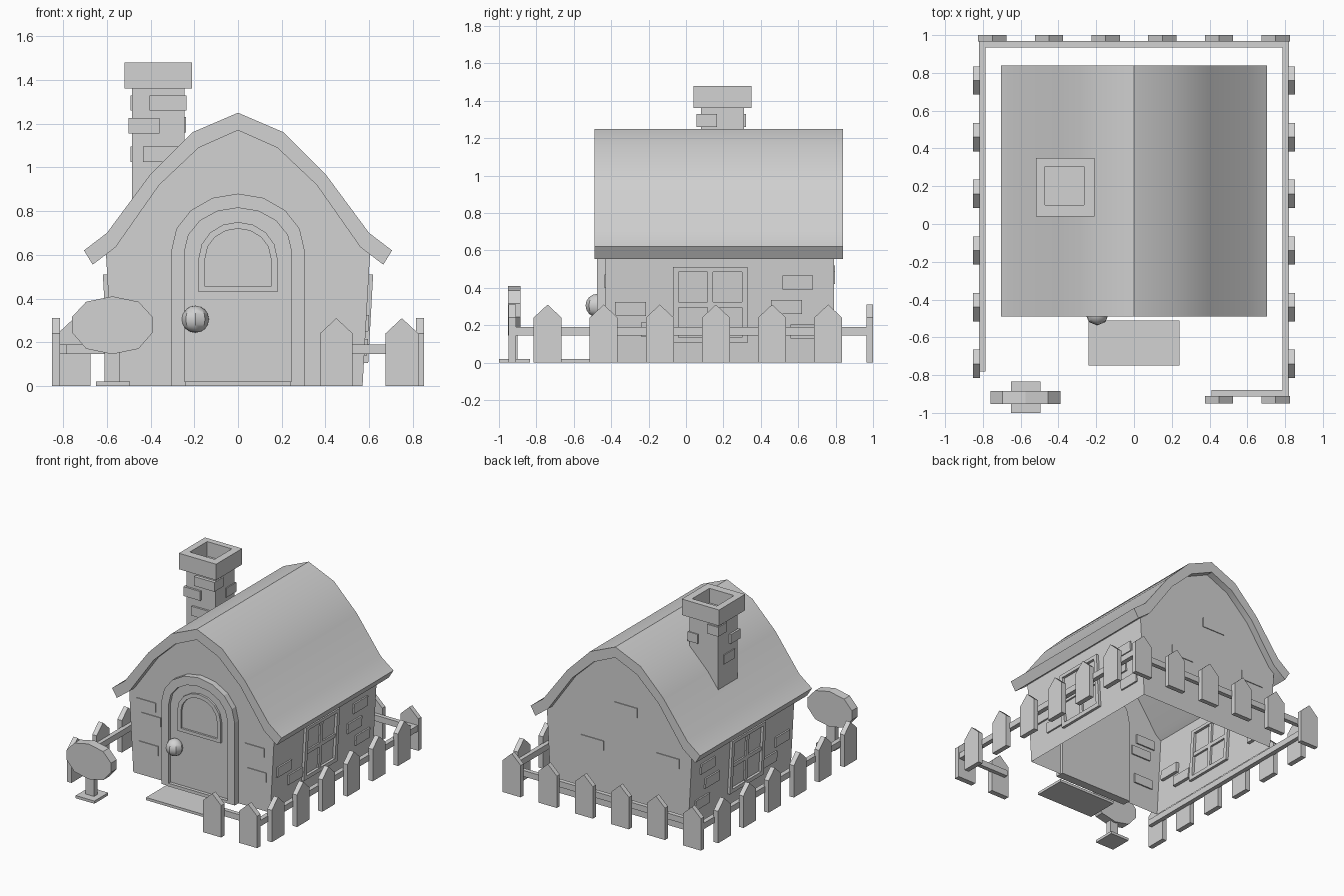
import bpy, bmesh, math
from mathutils import Vector

cube = bpy.data.objects.get("Cube")
if cube:
    bpy.data.objects.remove(cube, do_unlink=True)

grey = bpy.data.materials.new("plain_grey")
grey.use_nodes = True
colour = (0.65, 0.65, 0.65, 1)
grey.diffuse_color = colour
grey.node_tree.nodes["Principled BSDF"].inputs["Base Color"].default_value = colour

LEAN = 0.056    # outward lean of the side walls
FOOT = 0.57     # half width of the house at the ground


def place(axis, u, v, d):
    return {"x": (d, u, v), "y": (u, d, v), "z": (u, v, d)}[axis]


def finish(name, bm):
    bmesh.ops.recalc_face_normals(bm, faces=bm.faces)
    mesh = bpy.data.meshes.new(name)
    bm.to_mesh(mesh)
    bm.free()
    mesh.materials.append(grey)
    obj = bpy.data.objects.new(name, mesh)
    bpy.context.collection.objects.link(obj)
    return obj


def solid(name, axis, outer, lo, hi, inner=None, open_edge=None):
    """Extrude an outline along an axis, with an optional matching hole."""
    bm = bmesh.new()
    n = len(outer)

    def loop(pts, d):
        return [bm.verts.new(place(axis, u, v, d)) for u, v in pts]

    def bridge(a, b):
        for i in range(n):
            if i != open_edge:
                j = (i + 1) % n
                bm.faces.new((a[i], a[j], b[j], b[i]))

    a, b = loop(outer, lo), loop(outer, hi)
    bridge(a, b)
    if inner:
        c, d = loop(inner, lo), loop(inner, hi)
        bridge(c, d)
        bridge(a, c)
        bridge(b, d)
    else:
        bm.faces.new(a)
        bm.faces.new(b)
    return finish(name, bm)


def rect(u0, u1, v0, v1):
    return [(u0, v0), (u1, v0), (u1, v1), (u0, v1)]


def box(name, x0, x1, y0, y1, z0, z1):
    return solid(name, "z", rect(x0, x1, y0, y1), z0, z1)


def mirrored(half):
    """Close a right-hand outline, listed bottom to top on the axis."""
    return half + [(-x, z) for x, z in reversed(half) if x > 0]


def arch(rx, rz, spring, bottom):
    arc = [(rx * math.cos(math.pi * i / 8), spring + rz * math.sin(math.pi * i / 8))
           for i in range(9)]
    return [(rx, bottom)] + arc + [(-rx, bottom)]


def lean(obj, side):
    """Set a part, modelled about x = 0, on one leaning side wall."""
    for v in obj.data.vertices:
        v.co.x = side * (v.co.x + FOOT + LEAN * v.co.z)
    if side < 0:
        obj.data.flip_normals()


# House shell, open underneath
shell = mirrored([(FOOT, 0), (0.605, 0.62), (0.37, 0.93), (0.19, 1.1), (0, 1.18)])
solid("house_walls", "y", shell, -0.43, 0.79, open_edge=len(shell) - 1)

# Curved roof slab
top = [(0.705, 0.62), (0.6, 0.7), (0.4, 0.97), (0.21, 1.16), (0, 1.25)]
under = [(0.665, 0.555), (0.56, 0.635), (0.36, 0.92), (0.18, 1.09), (0, 1.17)]
outline = mirrored(top) + list(reversed(mirrored(under)))
roof_bm = bmesh.new()
rows = [[roof_bm.verts.new((x, y, z)) for x, z in outline] for y in (-0.49, 0.84)]
count = len(outline)
for i in range(count):
    j = (i + 1) % count
    roof_bm.faces.new((rows[0][i], rows[0][j], rows[1][j], rows[1][i]))
for row in rows:
    for i in range(count // 2 - 1):
        roof_bm.faces.new((row[i], row[i + 1], row[count - 2 - i], row[count - 1 - i]))
roof = finish("roof", roof_bm)

# Arched door with frame, window and knob
solid("door_frame", "y", arch(0.305, 0.26, 0.62, 0), -0.475, -0.41,
      inner=arch(0.245, 0.2, 0.615, 0.02))
solid("door", "y", arch(0.245, 0.2, 0.615, 0.02), -0.45, -0.41)
solid("door_window_frame", "y", arch(0.18, 0.165, 0.585, 0.43), -0.465, -0.44,
      inner=arch(0.15, 0.135, 0.585, 0.455))
knob_bm = bmesh.new()
bmesh.ops.create_uvsphere(knob_bm, u_segments=8, v_segments=8, radius=0.062)
bmesh.ops.translate(knob_bm, verts=knob_bm.verts, vec=Vector((-0.195, -0.475, 0.305)))
knob = finish("door_knob", knob_bm)
box("doormat", -0.24, 0.24, -0.75, -0.51, 0, 0.02)

# Side windows and raised wall bricks
for side, label in ((1, "left"), (-1, "right")):
    parts = [
        solid(label + "_window_frame", "x", rect(-0.07, 0.33, 0.105, 0.51), -0.02, 0.02,
              inner=rect(-0.04, 0.3, 0.135, 0.485)),
        solid(label + "_window_upright", "x", rect(0.115, 0.145, 0.135, 0.485), -0.015, 0.012),
        solid(label + "_window_crossbar", "x", rect(-0.04, 0.3, 0.295, 0.325), -0.015, 0.012),
    ]
    for y, z in ((0.515, 0.39), (0.455, 0.26), (0.56, 0.13), (-0.24, 0.14), (-0.38, 0.25)):
        parts.append(solid(label + "_wall_brick", "x",
                           rect(y, y + 0.165, z, z + 0.075), -0.025, 0.012))
    for part in parts:
        lean(part, side)

# Slightly raised bricks on the front and back walls
for x, z in ((-0.54, 0.5), (-0.5, 0.4), (-0.52, 0.18), (0.36, 0.4), (0.38, 0.22)):
    box("front_brick", x, x + 0.16, -0.436, -0.42, z, z + 0.07)
for x, z in ((-0.15, 0.74), (0.13, 0.42), (-0.5, 0.45)):
    box("back_brick", x, x + 0.19, 0.78, 0.796, z, z + 0.07)

# Chimney shaft, hollow cap and corner bricks
box("chimney_shaft", -0.485, -0.245, 0.08, 0.31, 0.78, 1.37)
solid("chimney_cap", "z", rect(-0.52, -0.21, 0.04, 0.35), 1.36, 1.48,
      inner=rect(-0.47, -0.265, 0.1, 0.305))
for x0, x1, y0, y1, z in ((-0.405, -0.235, 0.055, 0.165, 1.26),
                          (-0.5, -0.36, 0.065, 0.18, 1.155),
                          (-0.435, -0.27, 0.065, 0.12, 1.025),
                          (-0.493, -0.4, 0.22, 0.32, 1.26),
                          (-0.493, -0.42, 0.12, 0.25, 1.025),
                          (-0.32, -0.237, 0.2, 0.318, 1.16)):
    box("chimney_brick", x0, x1, y0, y1, z, z + 0.07)


# Picket fence
def picket(axis, centre, lo, hi):
    pts = [(centre + u, z) for u, z in mirrored([(0.075, 0), (0.075, 0.24), (0, 0.31)])]
    solid("fence_picket", axis, pts, lo, hi)


for i in range(6):
    c = -0.75 + 0.3 * i
    picket("x", c + 0.01, 0.815, 0.852)
    picket("x", c + 0.01, -0.852, -0.815)
    picket("y", c, 0.965, 1.0)
for c in (0.45, 0.75):
    picket("y", c, -0.95, -0.91)
for name, x0, x1, y0, y1 in (("right_rail", -0.82, -0.785, -0.78, 0.968),
                             ("left_rail", 0.785, 0.82, -0.91, 0.968),
                             ("back_rail", -0.785, 0.785, 0.935, 0.968),
                             ("front_rail", 0.41, 0.785, -0.912, -0.88)):
    box(name, x0, x1, y0, y1, 0.145, 0.19)

# Sign on a post
half = [(0, 0.145), (0.12, 0.17), (0.185, 0.245), (0.185, 0.315), (0.12, 0.385), (0, 0.41)]
solid("sign_board", "y", [(x - 0.575, z) for x, z in mirrored(half)], -0.953, -0.885)
box("sign_post", -0.61, -0.54, -0.94, -0.9, 0.01, 0.2)
box("sign_base", -0.65, -0.495, -1.0, -0.835, 0, 0.02)

# Smooth the rounded parts, keeping crisp edges
bpy.ops.object.select_all(action="DESELECT")
for obj in (roof, knob):
    obj.select_set(True)
    bpy.context.view_layer.objects.active = obj
bpy.ops.object.shade_smooth_by_angle(angle=math.radians(30))
